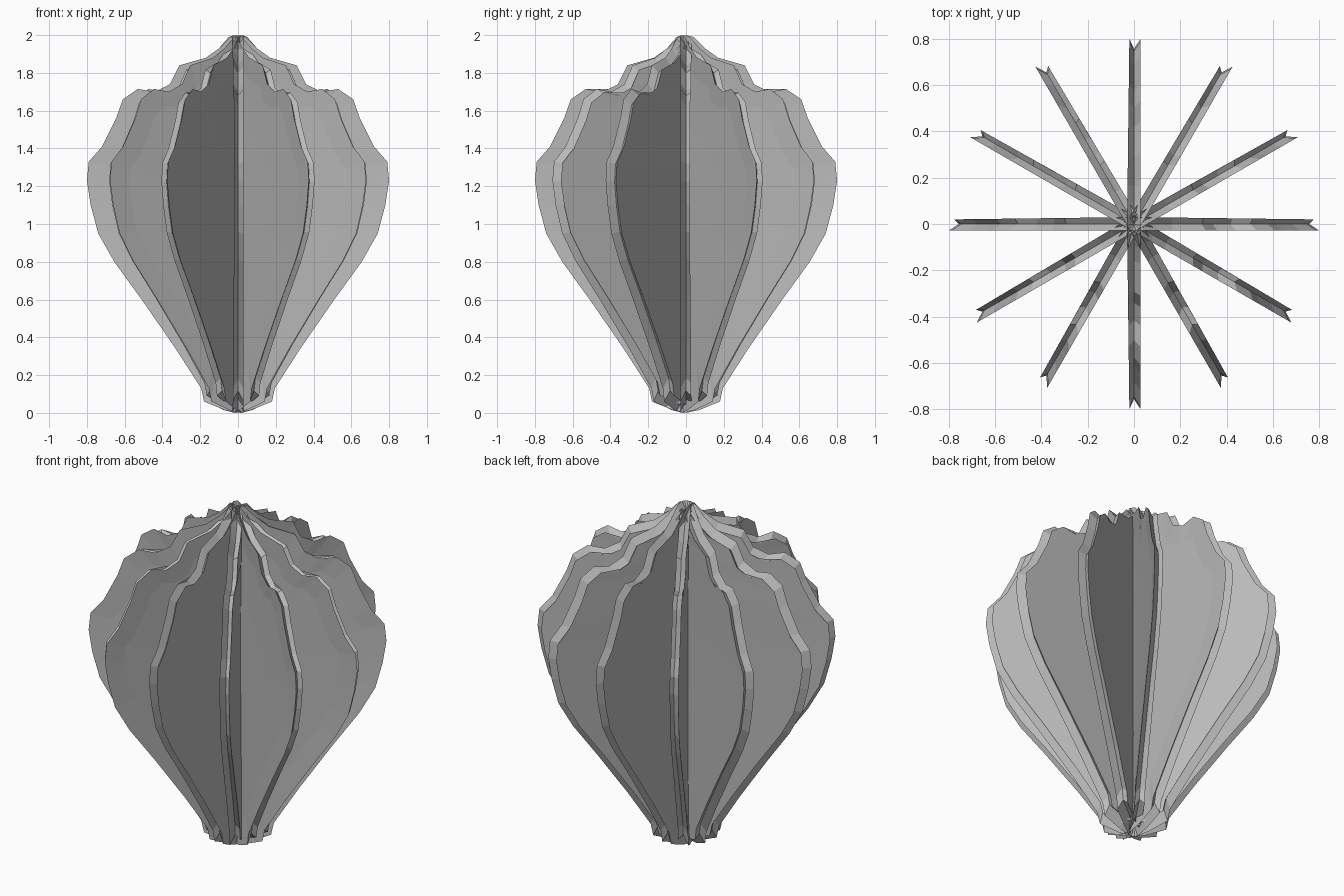
import bpy, bmesh, math
from mathutils import Matrix

cube = bpy.data.objects.get("Cube")
if cube:
    bpy.data.objects.remove(cube, do_unlink=True)

grey = bpy.data.materials.new("plain_grey")
grey.use_nodes = True
grey.diffuse_color = (0.5, 0.5, 0.5, 1)
grey.node_tree.nodes["Principled BSDF"].inputs["Base Color"].default_value = (0.5, 0.5, 0.5, 1)

# Half outline of a fin, bottom to top (radius, height)
HALF = [(0.07, 0.015), (0.18, 0.06), (0.195, 0.13), (0.33, 0.34), (0.51, 0.60),
        (0.655, 0.80), (0.74, 0.95), (0.78, 1.10), (0.80, 1.23), (0.79, 1.33),
        (0.72, 1.41), (0.645, 1.56), (0.61, 1.66), (0.53, 1.715), (0.44, 1.70),
        (0.36, 1.74), (0.31, 1.84), (0.17, 1.88), (0.10, 1.93), (0.04, 1.99)]
OUTLINE = [(0, 0)] + HALF + [(0, 2)] + [(-x, z) for x, z in reversed(HALF)]
MID = 1.1


def ring(bm, scale, side, crown=0.0):
    """Outline loop shrunk about the fin centre, shifted sideways."""
    verts = []
    for x, z in OUTLINE:
        y = side + crown * (1 - abs(x) / 0.8)
        verts.append(bm.verts.new((x * scale, y, MID + (z - MID) * scale)))
    return verts


def bridge(bm, a, b):
    n = len(a)
    for i in range(n):
        j = (i + 1) % n
        bm.faces.new((a[i], a[j], b[j], b[i]))


def make_plate(name, angle, back_scale):
    """Plate spanning two opposite fins, with a grooved edge and dished front."""
    bm = bmesh.new()
    rings = [ring(bm, 0.50, -0.018),
             ring(bm, 0.85, -0.021),
             ring(bm, 1.00, -0.029),
             ring(bm, 0.945, 0.0),
             ring(bm, back_scale, 0.020, 0.010)]
    for a, b in zip(rings, rings[1:]):
        bridge(bm, a, b)
    bm.faces.new(rings[0])
    # Back face closes across the plate in level strips
    back = rings[-1]
    n = len(back)
    bm.faces.new((back[0], back[1], back[-1]))
    for i in range(1, len(HALF)):
        bm.faces.new((back[i], back[i + 1], back[n - i - 1], back[n - i]))
    top = len(HALF) + 1
    bm.faces.new((back[top - 1], back[top], back[top + 1]))
    bmesh.ops.recalc_face_normals(bm, faces=bm.faces[:])
    bm.transform(Matrix.Rotation(angle, 4, 'Z'))
    mesh = bpy.data.meshes.new(name)
    bm.to_mesh(mesh)
    bm.free()
    mesh.materials.append(grey)
    obj = bpy.data.objects.new(name, mesh)
    bpy.context.collection.objects.link(obj)


# Six crossing plates give twelve radial fins
for k in range(-2, 4):
    make_plate(f"fin_plate_{k + 3}", math.radians(30 * k), 1.0 if k == 3 else 0.97)
